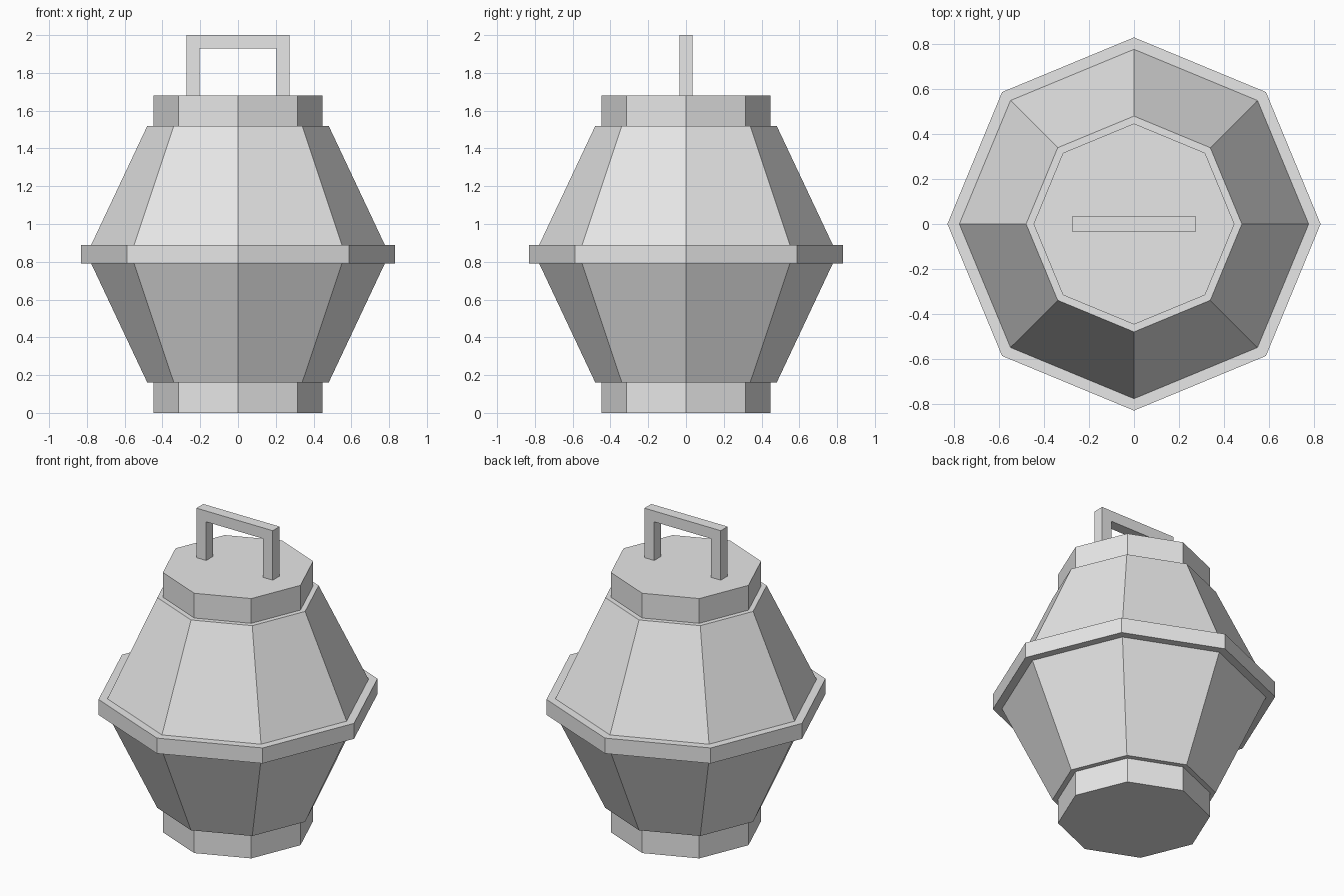
import bpy
import bmesh
from mathutils import Matrix, Vector

if "Cube" in bpy.data.objects:
    bpy.data.objects.remove(bpy.data.objects["Cube"], do_unlink=True)

# Single light grey material
grey = bpy.data.materials.new("light_grey")
grey.use_nodes = True
grey.diffuse_color = (0.8, 0.8, 0.8, 1)
grey.node_tree.nodes["Principled BSDF"].inputs["Base Color"].default_value = (0.8, 0.8, 0.8, 1)


def finish(name, bm):
    bmesh.ops.recalc_face_normals(bm, faces=bm.faces)
    mesh = bpy.data.meshes.new(name)
    bm.to_mesh(mesh)
    bm.free()
    mesh.materials.append(grey)
    obj = bpy.data.objects.new(name, mesh)
    bpy.context.collection.objects.link(obj)
    return obj


def octagon(name, z0, z1, r0, r1):
    """Eight-sided frustum with corners on the x and y axes."""
    bm = bmesh.new()
    bmesh.ops.create_cone(bm, cap_ends=True, segments=8, radius1=r0, radius2=r1,
                          depth=z1 - z0, matrix=Matrix.Translation((0, 0, (z0 + z1) / 2)))
    return finish(name, bm)


# Stacked body
octagon("base", 0, 0.16, 0.447, 0.447)
octagon("lower_body", 0.16, 0.79, 0.48, 0.777)
octagon("middle_band", 0.79, 0.89, 0.83, 0.83)
octagon("upper_body", 0.89, 1.52, 0.777, 0.48)
octagon("cap", 1.52, 1.68, 0.447, 0.447)

# Handle: square arch outline extruded through its depth
half, thick, foot, top = 0.273, 0.07, 1.68, 2.0
side = [(half - thick, foot), (half, foot), (half, top)]
inner = (half - thick, top - thick)
outline = side + [(-x, z) for x, z in reversed(side)] + [(-inner[0], inner[1]), inner]
bm = bmesh.new()
face = bm.faces.new([bm.verts.new((x, -thick / 2, z)) for x, z in outline])
arch = bmesh.ops.extrude_face_region(bm, geom=[face])["geom"]
bmesh.ops.translate(bm, vec=Vector((0, thick, 0)),
                    verts=[v for v in arch if isinstance(v, bmesh.types.BMVert)])
finish("handle", bm)
